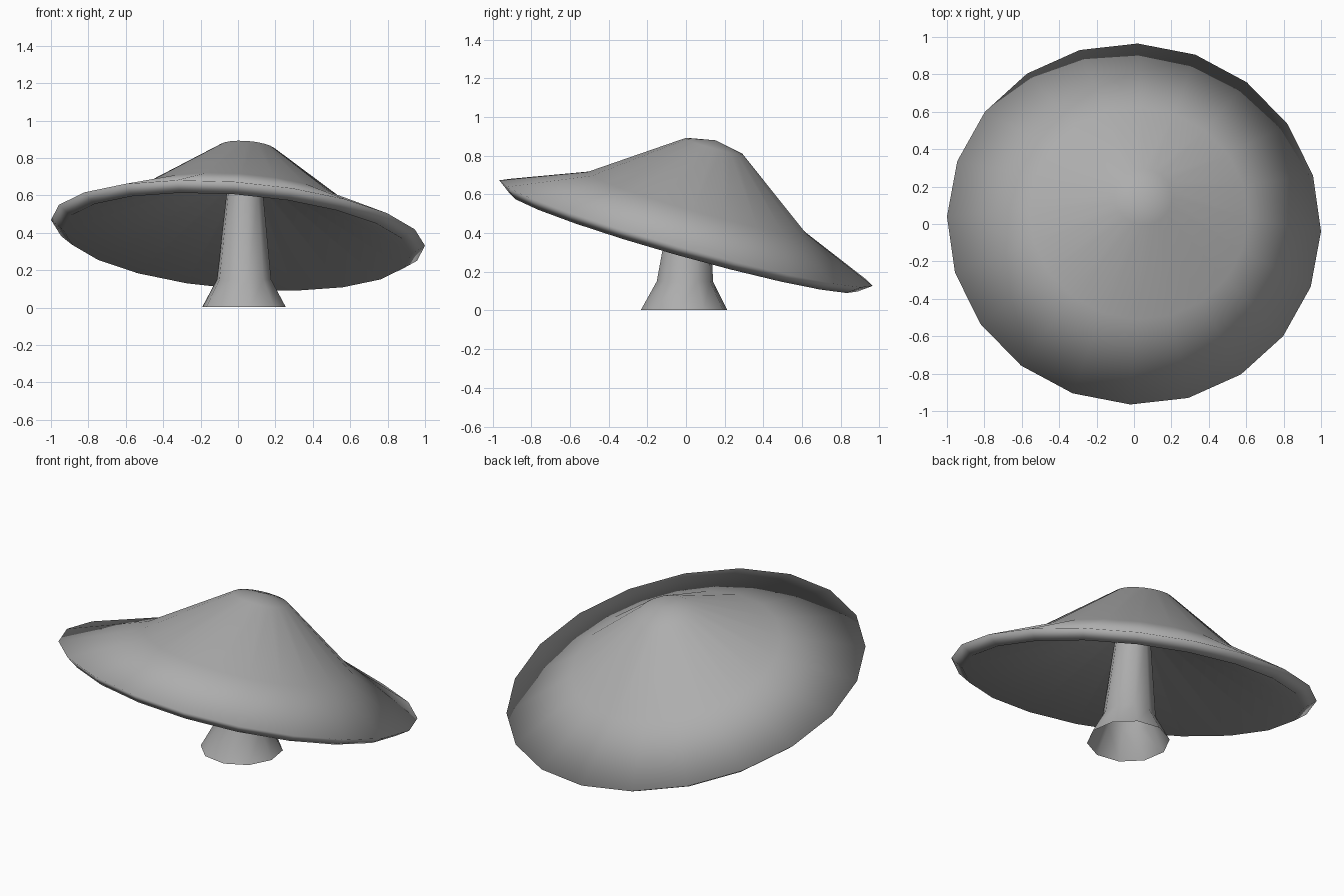
import bpy
import bmesh
from math import cos, sin, pi, radians
from mathutils import Matrix, Vector

default = bpy.data.objects.get("Cube")
if default:
    bpy.data.objects.remove(default, do_unlink=True)

# One plain grey for everything
grey = bpy.data.materials.new("plain_grey")
grey.use_nodes = True
colour = (0.42, 0.42, 0.42, 1)
grey.diffuse_color = colour
grey.node_tree.nodes["Principled BSDF"].inputs["Base Color"].default_value = colour


def loft(name, rings, sides, matrix, turn):
    """Join rings of (radius, height, x, y); a zero radius makes a pole."""
    bm = bmesh.new()
    loops = []
    for r, h, x, y in rings:
        count = sides if r > 0 else 1
        angles = [turn + 2 * pi * i / sides for i in range(count)]
        loops.append([bm.verts.new((x + r * cos(a), y + r * sin(a), h)) for a in angles])
    for lower, upper in zip(loops, loops[1:]):
        for i in range(sides):
            j = (i + 1) % sides
            corners = [lower[i % len(lower)], lower[j % len(lower)],
                       upper[j % len(upper)], upper[i % len(upper)]]
            bm.faces.new(list(dict.fromkeys(corners)))
    bm.transform(matrix)
    mesh = bpy.data.meshes.new(name)
    bm.to_mesh(mesh)
    bm.free()
    mesh.materials.append(grey)
    mesh.shade_smooth()
    obj = bpy.data.objects.new(name, mesh)
    bpy.context.collection.objects.link(obj)


# Tilted cap: conical underside, thin rounded lip, concave brim, rounded crown
axis = Vector((0.077, 0.27, 0.96))
tilt = Vector((0, 0, 1)).rotation_difference(axis).to_matrix().to_4x4()
cap_rings = [(0.09, 0.31, 0.016, -0.03), (0.935, -0.05, 0, 0),
             (1.003, 0, 0, 0), (0.588, 0.167, 0.012, 0.012),
             (0.155, 0.474, 0.014, 0.018), (0, 0.506, 0.015, 0.018)]
loft("cap", cap_rings, 20, Matrix.Translation((0, 0, 0.4)) @ tilt, radians(-1.75))

# Flared stem, open at the foot, leaning slightly towards the back
stem_rings = [(0.226, 0.003, 0.032, -0.01), (0.147, 0.15, 0.032, -0.006),
              (0.1, 0.6, 0.036, 0.03), (0.093, 0.72, 0.04, 0.05)]
loft("stem", stem_rings, 10, Matrix.Identity(4), radians(-9))
